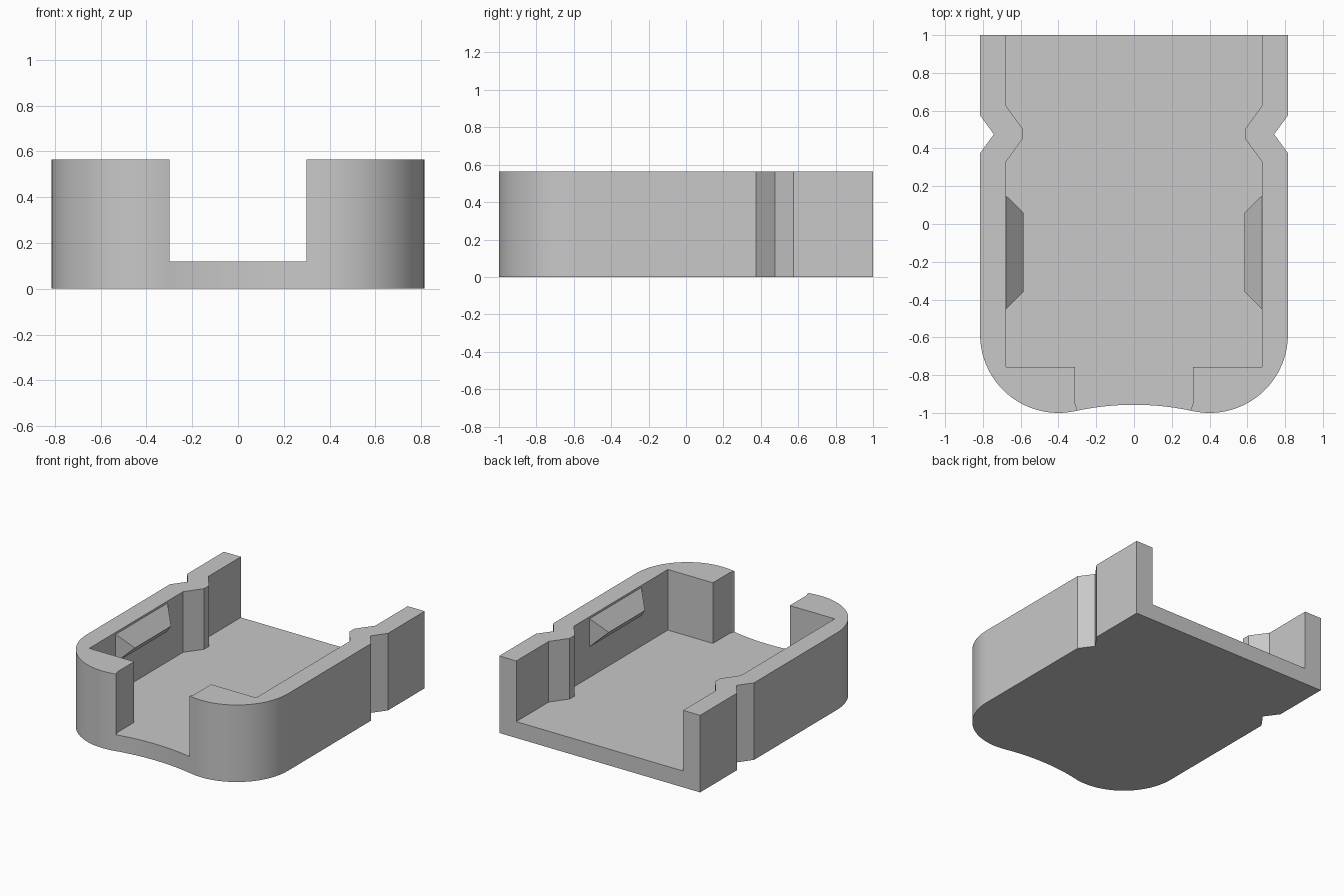
import bpy, bmesh, math
from math import sin, cos, pi

cube = bpy.data.objects.get("Cube")
if cube:
    bpy.data.objects.remove(cube, do_unlink=True)

HEIGHT, FLOOR = 0.565, 0.12
HALF_W, INNER = 0.815, 0.677

grey = bpy.data.materials.new("plain grey")
grey.use_nodes = True
colour = (0.58, 0.58, 0.58, 1)
grey.diffuse_color = colour
grey.node_tree.nodes["Principled BSDF"].inputs["Base Color"].default_value = colour


def make_object(name, bm):
    bmesh.ops.recalc_face_normals(bm, faces=bm.faces)
    mesh = bpy.data.meshes.new(name)
    bm.to_mesh(mesh)
    bm.free()
    obj = bpy.data.objects.new(name, mesh)
    bpy.context.collection.objects.link(obj)
    mesh.materials.append(grey)
    return obj


def mirrored_prism(name, half, z0, z1):
    """Extrude a half outline (front to back, x > 0) mirrored across x."""
    outline = half + [(-x, y) for x, y in reversed(half)]
    bm = bmesh.new()
    face = bm.faces.new([bm.verts.new((x, y, z0)) for x, y in outline])
    ext = bmesh.ops.extrude_face_region(bm, geom=[face])
    verts = [v for v in ext["geom"] if isinstance(v, bmesh.types.BMVert)]
    bmesh.ops.translate(bm, verts=verts, vec=(0, 0, z1 - z0))
    return make_object(name, bm)


# Outer outline: shallow front dip, tangent round corner, notched side
r = 0.415
cx, cy = HALF_W - r, r - 1
dip_r, dip_y = 1.467, -0.957 - 1.467
lean = math.atan2(cx, cy - dip_y)
outer = [(dip_r * sin(lean * (i + 0.5) / 8.5), dip_y + dip_r * cos(lean * (i + 0.5) / 8.5))
         for i in range(8)]
start = -pi / 2 - lean
outer += [(cx + r * cos(start * (1 - i / 32)), cy + r * sin(start * (1 - i / 32)))
          for i in range(33)]
outer += [(HALF_W, 0.375), (0.742, 0.475), (HALF_W, 0.575), (HALF_W, 1)]
body = mirrored_prism("tray_body", outer, 0, HEIGHT)

# Cavity, open at the front slot and at the back
cavity = [(0.298, -1.1), (0.298, -0.99), (0.312, -0.95), (0.312, -0.757),
          (INNER, -0.757), (INNER, 0.33), (0.59, 0.45), (0.59, 0.505),
          (INNER, 0.625), (INNER, 1.1)]
cutter = mirrored_prism("cavity_cutter", cavity, FLOOR, 1)
cutter.hide_render = True
cutter.hide_viewport = True

cut = body.modifiers.new("cavity", 'BOOLEAN')
cut.operation = 'DIFFERENCE'
cut.solver = 'EXACT'
cut.object = cutter
bpy.context.view_layer.objects.active = body
body.select_set(True)
bpy.ops.object.modifier_apply(modifier="cavity")
bpy.data.objects.remove(cutter, do_unlink=True)
bpy.ops.object.shade_smooth_by_angle(angle=math.radians(25))

# Snap clips: wedges with bevelled ends on the inner walls
for side, label in ((1, "left"), (-1, "right")):
    bm = bmesh.new()
    ends = []
    for wall_y, tip_y in ((-0.45, -0.36), (0.15, 0.06)):
        ends.append([bm.verts.new((side * x, y, z)) for x, y, z in (
            (INNER, wall_y, 0.55), (0.585, tip_y, 0.44), (INNER, wall_y, 0.345))])
    a, b = ends
    bm.faces.new(a)
    bm.faces.new(b)
    for i in range(3):
        j = (i + 1) % 3
        bm.faces.new((a[i], a[j], b[j], b[i]))
    make_object(label + "_snap_clip", bm)
